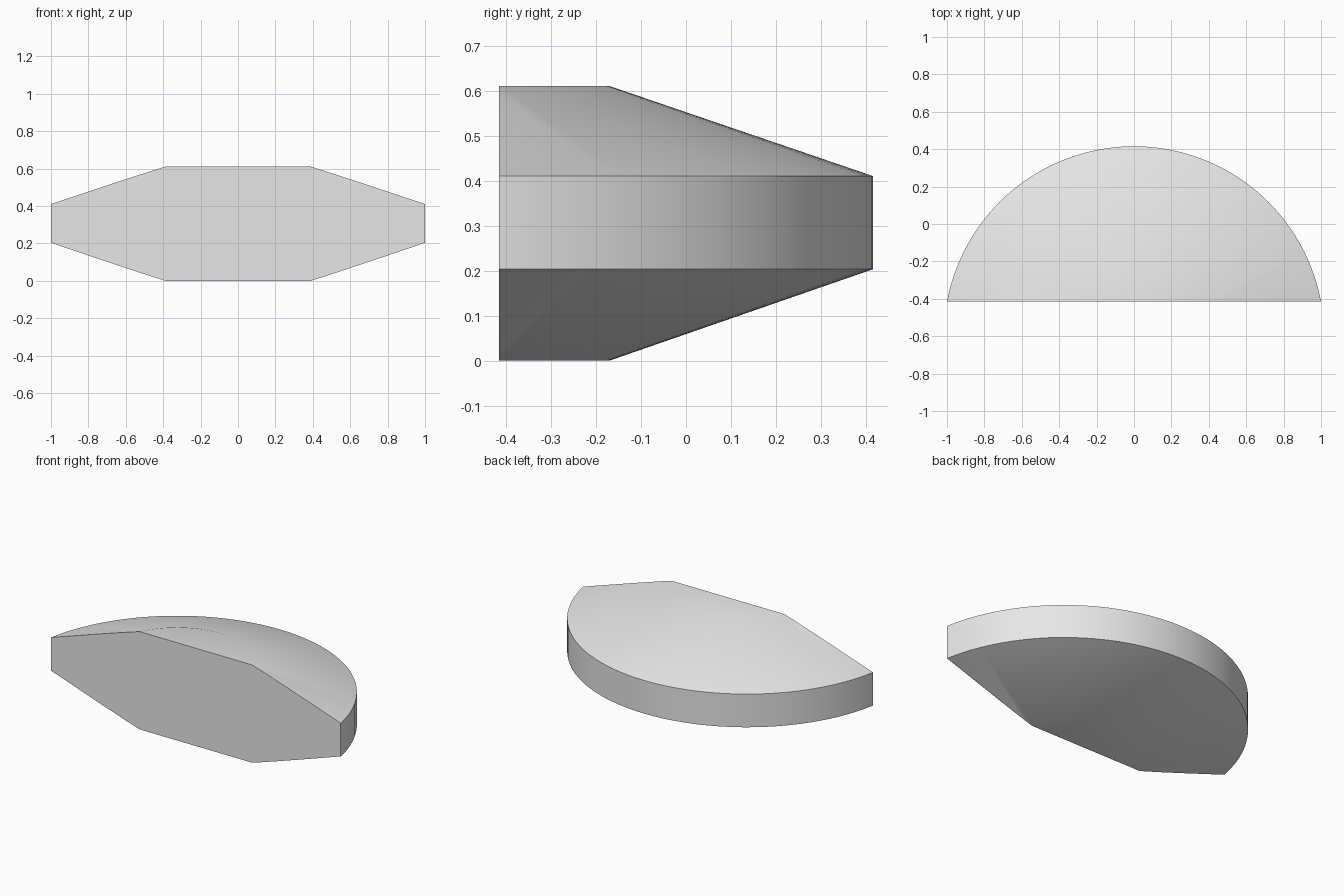
import bpy, bmesh, math
from mathutils import Matrix

cube = bpy.data.objects.get("Cube")
if cube:
    bpy.data.objects.remove(cube, do_unlink=True)

SEGMENTS = 96
CENTRE_Y = -0.602   # axis of the turned body
CUT_Y = -0.415      # flat front plane

# Profile of the turned body: (radius, height)
profile = [(0.432, 0.0), (1.0174, 0.203), (1.0174, 0.41), (0.432, 0.61)]

grey = bpy.data.materials.new("light_grey")
grey.use_nodes = True
colour = (0.8, 0.8, 0.8, 1.0)
grey.diffuse_color = colour
grey.node_tree.nodes["Principled BSDF"].inputs["Base Color"].default_value = colour

# Turned body: stacked rings, bevelled above and below the rim
bm = bmesh.new()
rings = []
for radius, z in profile:
    ring = bmesh.ops.create_circle(
        bm, segments=SEGMENTS, radius=radius,
        matrix=Matrix.Translation((0, CENTRE_Y, z)))["verts"]
    rings.append(ring)
for low, high in zip(rings, rings[1:]):
    for i in range(SEGMENTS):
        j = (i + 1) % SEGMENTS
        bm.faces.new((low[i], low[j], high[j], high[i]))
bm.faces.new(rings[0])
bm.faces.new(rings[-1])

# Flat front: slice the body off-centre and close the cut
cut = bmesh.ops.bisect_plane(
    bm, geom=bm.verts[:] + bm.edges[:] + bm.faces[:],
    plane_co=(0, CUT_Y, 0), plane_no=(0, -1, 0), clear_outer=True)
edges = [e for e in cut["geom_cut"] if isinstance(e, bmesh.types.BMEdge)]
bmesh.ops.contextual_create(bm, geom=edges)
bmesh.ops.recalc_face_normals(bm, faces=bm.faces[:])

mesh = bpy.data.meshes.new("half_disc_body")
bm.to_mesh(mesh)
bm.free()
mesh.materials.append(grey)
body = bpy.data.objects.new("half_disc_body", mesh)
bpy.context.collection.objects.link(body)

# Smooth curved faces, sharp rim and front edges
bpy.ops.object.select_all(action='DESELECT')
body.select_set(True)
bpy.context.view_layer.objects.active = body
bpy.ops.object.shade_smooth_by_angle(angle=math.radians(30))
